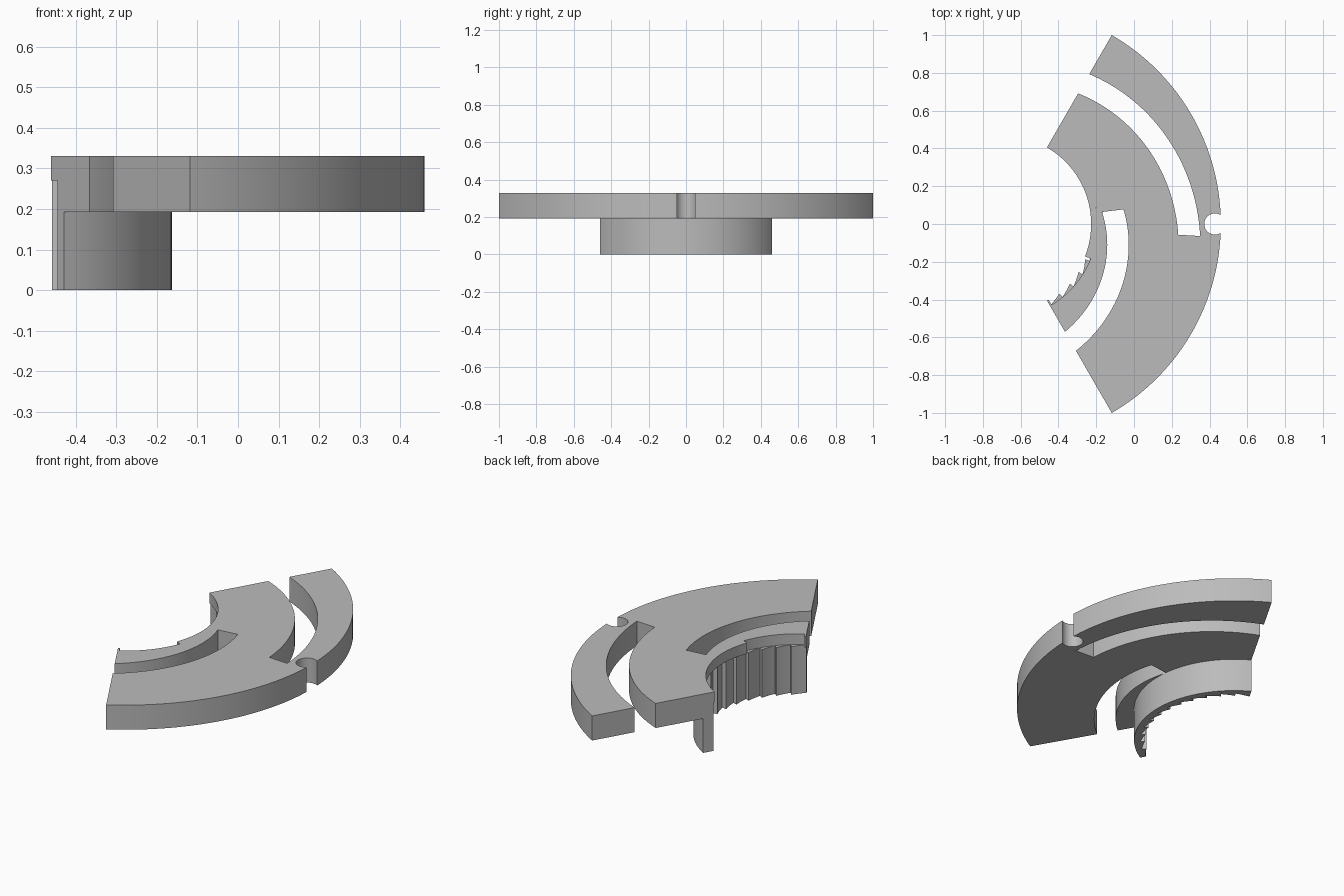
import bpy
import bmesh
from math import radians, sin, cos, acos, atan2, degrees

if "Cube" in bpy.data.objects:
    bpy.data.objects.remove(bpy.data.objects["Cube"], do_unlink=True)

CX = -0.695                      # centre of all the arcs
HALF = 60                        # half the sweep, in degrees
R_OUT, R_WALL, R_LIP, R_COLLAR = 1.1547, 0.5, 0.468, 0.532
Z_PLATE, Z_LIP, Z_TOP = 0.192, 0.27, 0.33

grey = bpy.data.materials.new("plain grey")
grey.use_nodes = True
grey.diffuse_color = (0.5, 0.5, 0.5, 1)
grey.node_tree.nodes["Principled BSDF"].inputs["Base Color"].default_value = (0.5, 0.5, 0.5, 1)


def polar(r, deg):
    return CX + r * cos(radians(deg)), r * sin(radians(deg))


def arc(r0, r1, a0, a1, n=48):
    """Arc whose radius runs evenly from r0 to r1."""
    return [polar(r0 + (r1 - r0) * i / n, a0 + (a1 - a0) * i / n) for i in range(n + 1)]


def sector(r0, r1, a0, a1, n=48):
    return arc(r1, r1, a0, a1, n) + arc(r0, r0, a1, a0, n)


def prisms(name, outlines, z0, z1):
    """Extrude flat outlines from z0 to z1 into one object."""
    bm = bmesh.new()
    for pts in outlines:
        face = bm.faces.new([bm.verts.new((x, y, z0)) for x, y in pts])
        top = bmesh.ops.extrude_face_region(bm, geom=[face], use_keep_orig=True)["geom"]
        bmesh.ops.translate(bm, vec=(0, 0, z1 - z0),
                            verts=[v for v in top if isinstance(v, bmesh.types.BMVert)])
    bmesh.ops.recalc_face_normals(bm, faces=bm.faces)
    mesh = bpy.data.meshes.new(name)
    bm.to_mesh(mesh)
    bm.free()
    mesh.materials.append(grey)
    ob = bpy.data.objects.new(name, mesh)
    bpy.context.collection.objects.link(ob)
    bpy.ops.object.select_all(action="DESELECT")
    ob.select_set(True)
    bpy.context.view_layer.objects.active = ob
    bpy.ops.object.shade_smooth_by_angle(angle=radians(25))
    return ob


# Round notch in the outer rim
notch_r, notch_c = 0.056, 0.428 - CX
mouth = acos((R_OUT**2 + notch_c**2 - notch_r**2) / (2 * R_OUT * notch_c))
psi = degrees(atan2(R_OUT * sin(mouth), R_OUT * cos(mouth) - notch_c))
mouth = degrees(mouth)
notch = []
for i in range(25):
    a = radians(360 - psi + (2 * psi - 360) * i / 24)
    notch.append((CX + notch_c + notch_r * cos(a), notch_r * sin(a)))

# Plate with two spiral slots, one open at each end
inner_slot = arc(0.659, 0.529, -HALF, 6.9) + arc(0.644, 0.775, 6.9, -HALF)
outer_slot = arc(0.916, 1.047, HALF, -3.5) + arc(0.931, 0.798, -3.5, HALF)
rim = arc(R_OUT, R_OUT, -HALF, -mouth) + notch[1:-1] + arc(R_OUT, R_OUT, mouth, HALF)
plate = arc(R_WALL, R_WALL, HALF, -HALF) + inner_slot + rim + outer_slot
prisms("slotted_plate", [plate], Z_PLATE, Z_TOP)

# Lip over the teeth, with a window cut in it
prisms("inner_lip", [sector(R_LIP, R_WALL, -21.5, HALF),
                     sector(R_LIP, R_WALL, -HALF, -58.8, 2)], Z_LIP, Z_TOP)

# Collar below the plate
prisms("collar", [sector(R_WALL, R_COLLAR, -HALF, HALF)], 0, Z_PLATE)

# Ratchet teeth on the inner wall: a sharp step followed by a ramp
count = 13
pitch = 2 * HALF / count
teeth = []
for k in range(count):
    step = HALF - k * pitch
    ramp = arc(0.475, R_WALL, step, step - pitch, 4)
    teeth.append(ramp + arc(R_WALL, R_WALL, step - pitch, step, 4)[1:])
prisms("ratchet_teeth", teeth, 0, Z_LIP)
